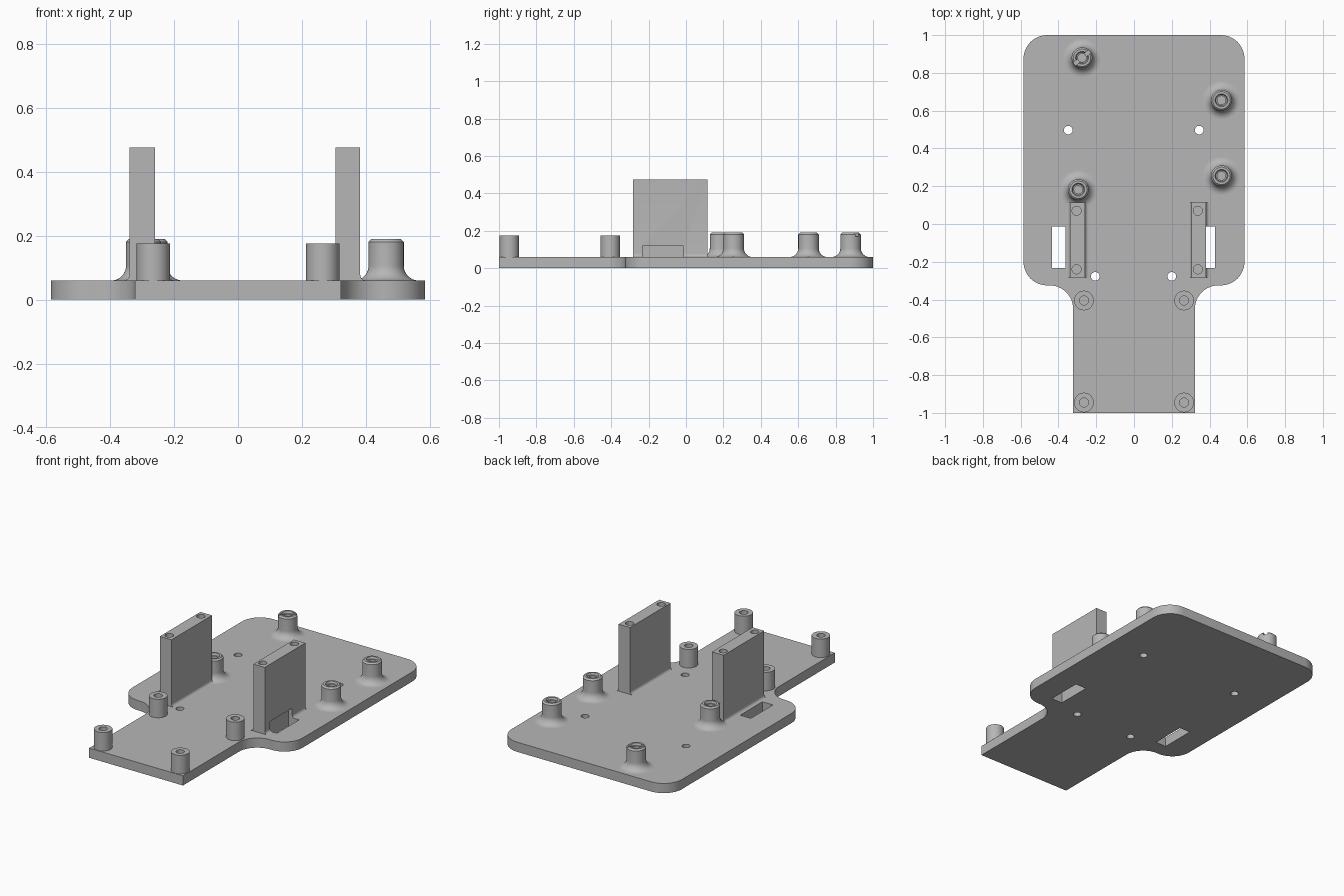
import bpy, bmesh
from math import sin, cos, pi, radians
from mathutils import Matrix, Vector

cube = bpy.data.objects.get("Cube")
if cube:
    bpy.data.objects.remove(cube, do_unlink=True)

GREY = (0.47, 0.47, 0.47, 1)
grey = bpy.data.materials.new("plain grey")
grey.use_nodes = True
grey.diffuse_color = GREY
grey.node_tree.nodes["Principled BSDF"].inputs["Base Color"].default_value = GREY

T = 0.06           # plate thickness
WALL_TOP = 0.475


def finish(name, bm, smooth=True):
    bmesh.ops.recalc_face_normals(bm, faces=bm.faces)
    mesh = bpy.data.meshes.new(name)
    bm.to_mesh(mesh)
    bm.free()
    mesh.materials.append(grey)
    ob = bpy.data.objects.new(name, mesh)
    bpy.context.collection.objects.link(ob)
    if smooth:
        shade(ob)
    return ob


def select(ob):
    bpy.ops.object.select_all(action='DESELECT')
    ob.select_set(True)
    bpy.context.view_layer.objects.active = ob


def shade(ob):
    select(ob)
    bpy.ops.object.shade_smooth_by_angle(angle=radians(30))


def arc(cx, cy, r, a0, a1, n=12):
    return [(cx + r * cos(radians(a0 + (a1 - a0) * i / n)),
             cy + r * sin(radians(a0 + (a1 - a0) * i / n))) for i in range(n + 1)]


def prism(name, points, vector):
    bm = bmesh.new()
    face = bm.faces.new([bm.verts.new(p) for p in points])
    out = bmesh.ops.extrude_face_region(bm, geom=[face])
    moved = [g for g in out["geom"] if isinstance(g, bmesh.types.BMVert)]
    bmesh.ops.translate(bm, verts=moved, vec=Vector(vector))
    return finish(name, bm)


def lathe(name, profile, x, y, n=40):
    bm = bmesh.new()
    rings = [[bm.verts.new((x + r * cos(2 * pi * i / n), y + r * sin(2 * pi * i / n), z))
              for i in range(n)] for r, z in profile]
    for a, b in zip(rings, rings[1:] + rings[:1]):
        for i in range(n):
            j = (i + 1) % n
            bm.faces.new((a[i], a[j], b[j], b[i]))
    return finish(name, bm)


def add_box(bm, x0, x1, y0, y1, z0, z1, turn=0):
    m = (Matrix.Translation(((x0 + x1) / 2, (y0 + y1) / 2, (z0 + z1) / 2))
         @ Matrix.Rotation(turn, 4, 'Z') @ Matrix.Diagonal((x1 - x0, y1 - y0, z1 - z0, 1)))
    bmesh.ops.create_cube(bm, size=1, matrix=m)


def add_rod(bm, x, y, r, z0, z1):
    bmesh.ops.create_cone(bm, cap_ends=True, segments=32, radius1=r, radius2=r,
                          depth=z1 - z0, matrix=Matrix.Translation((x, y, (z0 + z1) / 2)))


def cut(ob, bm):
    cutter = finish("cutter", bm, smooth=False)
    cutter.hide_render = True
    mod = ob.modifiers.new("cut", 'BOOLEAN')
    mod.operation = 'DIFFERENCE'
    mod.solver = 'EXACT'
    mod.object = cutter
    # keep the cut ahead of any smoothing modifier
    ob.modifiers.move(len(ob.modifiers) - 1, 0)
    select(ob)
    bpy.ops.object.modifier_apply(modifier="cut")
    bpy.data.objects.remove(cutter, do_unlink=True)
    shade(ob)


# Base plate: wide rounded body flowing into a narrow neck
W, N, R = 0.585, 0.322, 0.125
half = [(N, -1)] + arc(N + R, -0.325 - R, R, 180, 90) \
    + arc(W - R, -0.325 + R, R, -90, 0) + arc(W - R, 1 - R, R, 0, 90)
outline = half + [(-x, y) for x, y in reversed(half)]
plate = prism("base_plate", [(x, y, 0) for x, y in outline], (0, 0, T))

holes = bmesh.new()
for x, y in [(-0.348, 0.497), (0.345, 0.497), (-0.205, -0.277), (0.2, -0.277)]:
    add_rod(holes, x, y, 0.023, -0.1, 0.2)
SLOT_Y = (-0.232, -0.014)
for x0, x1 in [(-0.435, -0.362), (0.355, 0.43)]:
    add_box(holes, x0, x1, *SLOT_Y, -0.1, 0.2)
cut(plate, holes)

# Two upright walls with filleted feet and screw holes in the top
F = 0.018
for name, x0, x1 in [("right_wall", -0.339, -0.259), ("left_wall", 0.304, 0.382)]:
    profile = arc(x0 - F, T + F, F, -90, 0, 6) + [(x0, WALL_TOP), (x1, WALL_TOP)] \
        + arc(x1 + F, T + F, F, 180, 270, 6)
    wall = prism(name, [(x, -0.283, z) for x, z in profile], (0, 0.398, 0))
    cuts = bmesh.new()
    for y in (-0.24, 0.07):
        add_rod(cuts, (x0 + x1) / 2 - 0.005, y, 0.024, WALL_TOP - 0.12, WALL_TOP + 0.1)
    if x0 > 0:      # notch above the slot
        add_box(cuts, 0.355, 0.43, *SLOT_Y, 0, 0.12)
    cut(wall, cuts)

# Plain posts on the neck
plain = [(0.052, T), (0.052, 0.175), (0.024, 0.175), (0.024, T)]
for side, x in (("right", -0.265), ("left", 0.265)):
    for end, y in (("front", -0.945), ("middle", -0.405)):
        lathe(f"{side}_{end}_post", plain, x, y)

# Flared posts on the body, with a bevelled rim and stepped bore
C = 0.046
flared = arc(0.055 + C, T + C, C, 270, 180, 10) + [
    (0.055, 0.181), (0.046, 0.19), (0.034, 0.19), (0.029, 0.178), (0.022, 0.178), (0.022, T)]
for name, x, y in [("left_rear_post", 0.463, 0.655), ("left_centre_post", 0.463, 0.255),
                   ("right_centre_post", -0.295, 0.182), ("right_rear_post", -0.275, 0.88)]:
    post = lathe(name, flared, x, y)
    if name == "right_rear_post":     # diagonal groove across the rim
        groove = bmesh.new()
        add_box(groove, x - 0.1, x + 0.1, y - 0.011, y + 0.011, 0.17, 0.25, radians(40))
        cut(post, groove)
